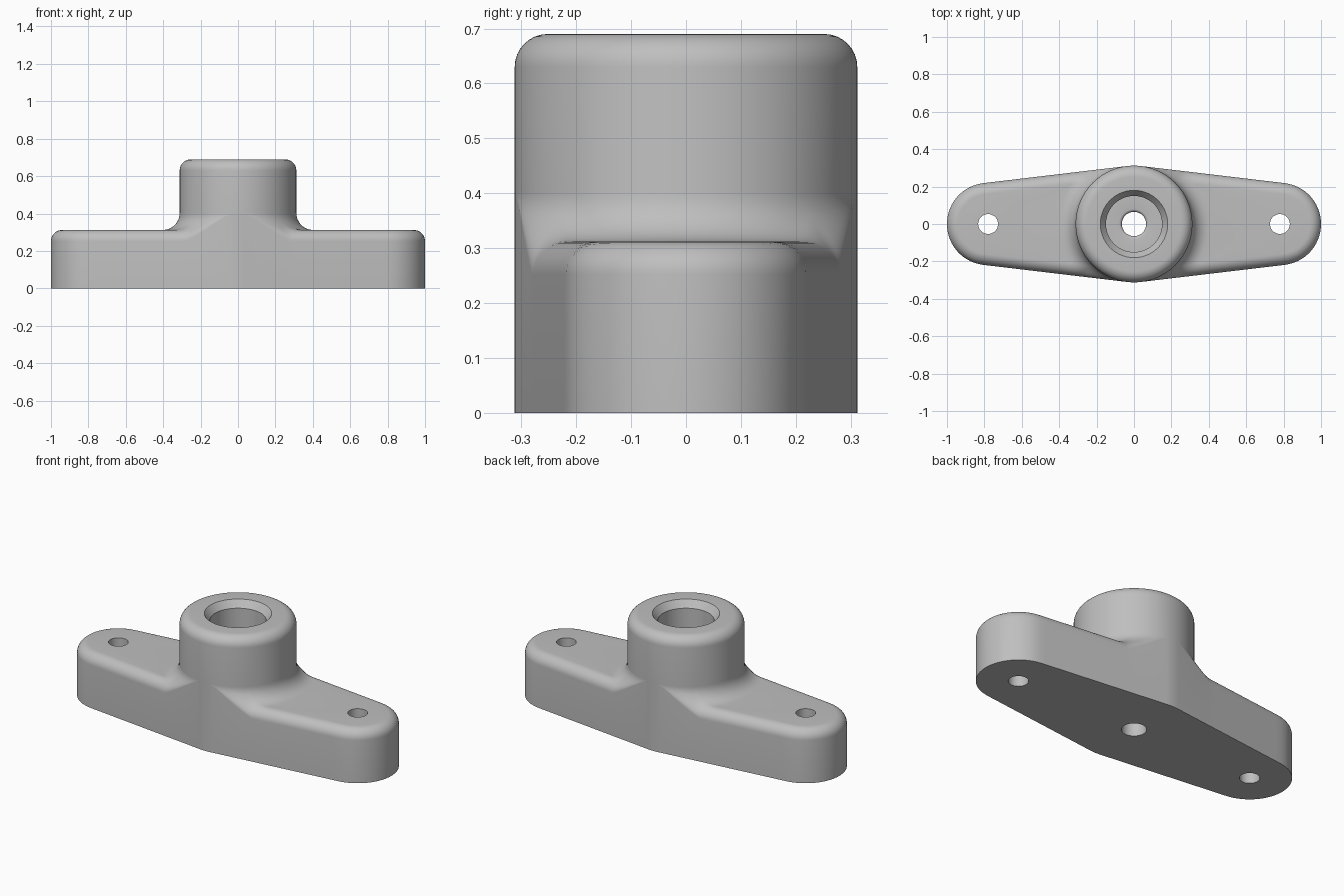
import bpy, bmesh
from math import sin, cos, sqrt, pi, radians, hypot

cube = bpy.data.objects.get("Cube")
if cube:
    bpy.data.objects.remove(cube)

BOSS, END, REACH = 0.312, 0.22, 0.78   # boss radius, end radius, end centre
PLATE, TOP = 0.312, 0.69               # plate height, boss height
FILLET, ROUND = 0.09, 0.06
HOLE, BORE, MOUTH, FLOOR = 0.065, 0.15, 0.18, 0.25

grey = bpy.data.materials.new("light grey")
grey.use_nodes = True
colour = (0.52, 0.52, 0.52, 1)
grey.diffuse_color = colour
grey.node_tree.nodes["Principled BSDF"].inputs["Base Color"].default_value = colour


def outline_distance(x, y):
    """Signed distance to the tapered outline, negative inside."""
    x, y = abs(x), abs(y)
    b = (BOSS - END) / REACH
    a = sqrt(1 - b * b)
    k = a * x - b * y
    if k < 0:
        return hypot(x, y) - BOSS
    if k > a * REACH:
        return hypot(x - REACH, y) - END
    return y * a + x * b - BOSS


def radius_at(angle, inset):
    """Radius along a ray where the outline is the given inset away."""
    lo, hi = 0, 1.2
    for _ in range(40):
        mid = (lo + hi) / 2
        if outline_distance(mid * cos(angle), mid * sin(angle)) < -inset:
            lo = mid
        else:
            hi = mid
    return lo


def arc(cx, cz, r, start, end, n=8):
    return [(cx + r * cos(radians(start + (end - start) * i / n)),
             cz + r * sin(radians(start + (end - start) * i / n))) for i in range(n + 1)]


def section(angle):
    """Closed radial cross-section: bore, boss, filleted plate, side wall."""
    pts = [(HOLE, 0)] + arc(HOLE + 0.015, FLOOR - 0.015, 0.015, 180, 90, 4)
    pts += [(BORE, FLOOR), (BORE, TOP - 0.04), (MOUTH, TOP)]
    pts += arc(BOSS - ROUND, TOP - ROUND, ROUND, 90, 0)
    edge = max(BOSS, radius_at(angle, 0))
    bend = min(ROUND, 0.7 * (edge - BOSS))
    inner = max(BOSS, radius_at(angle, bend))
    foot = min(BOSS + FILLET, inner)
    radii = [BOSS + (foot - BOSS) * (1 - cos(i / 8 * pi / 2)) for i in range(9)]
    radii.append((foot + inner) / 2)
    radii += [inner + (edge - inner) * sin(i / 9 * pi / 2) for i in range(10)]
    for r in radii:
        z = PLATE
        s = r - BOSS
        if s < FILLET:
            z += FILLET - sqrt(max(0, FILLET ** 2 - (FILLET - s) ** 2))
        d = max(0, -outline_distance(r * cos(angle), r * sin(angle)))
        if d < bend:
            z -= bend - sqrt(max(0, bend ** 2 - (bend - d) ** 2))
        pts.append((r, z))
    return pts + [(edge, 0)]


# Body swept around the centre, with finer steps across the rounded ends
quarter = list(range(0, 18)) + list(range(18, 90, 2))
angles = [radians(a) for a in quarter + [180 - a for a in [90] + quarter[:0:-1]]]
angles += [a + pi for a in angles]
bm = bmesh.new()
columns = [[bm.verts.new((r * cos(a), r * sin(a), z)) for r, z in section(a)]
           for a in angles]
for i, col in enumerate(columns):
    nxt = columns[(i + 1) % len(columns)]
    for j in range(len(col)):
        k = (j + 1) % len(col)
        bm.faces.new((col[j], nxt[j], nxt[k], col[k]))
bmesh.ops.remove_doubles(bm, verts=bm.verts, dist=0.00002)
bmesh.ops.dissolve_degenerate(bm, edges=bm.edges, dist=0.00001)
bmesh.ops.recalc_face_normals(bm, faces=bm.faces)
mesh = bpy.data.meshes.new("flanged_body")
bm.to_mesh(mesh)
bm.free()
mesh.materials.append(grey)
body = bpy.data.objects.new("flanged_body", mesh)
bpy.context.collection.objects.link(body)

# Bolt holes near both ends
for side, x in (("left", REACH), ("right", -REACH)):
    bpy.ops.mesh.primitive_cylinder_add(vertices=48, radius=0.053, depth=1, location=(x, 0, 0.2))
    cutter = bpy.context.object
    cutter.name = side + "_bolt_hole_cutter"
    cutter.data.materials.append(grey)
    cutter.hide_render = True
    mod = body.modifiers.new(side + "_bolt_hole", "BOOLEAN")
    mod.operation = "DIFFERENCE"
    mod.solver = "EXACT"
    mod.object = cutter
    bpy.ops.object.select_all(action="DESELECT")
    bpy.context.view_layer.objects.active = body
    body.select_set(True)
    bpy.ops.object.modifier_apply(modifier=mod.name)
    bpy.data.objects.remove(cutter)

bpy.ops.object.shade_smooth_by_angle(angle=radians(30))
